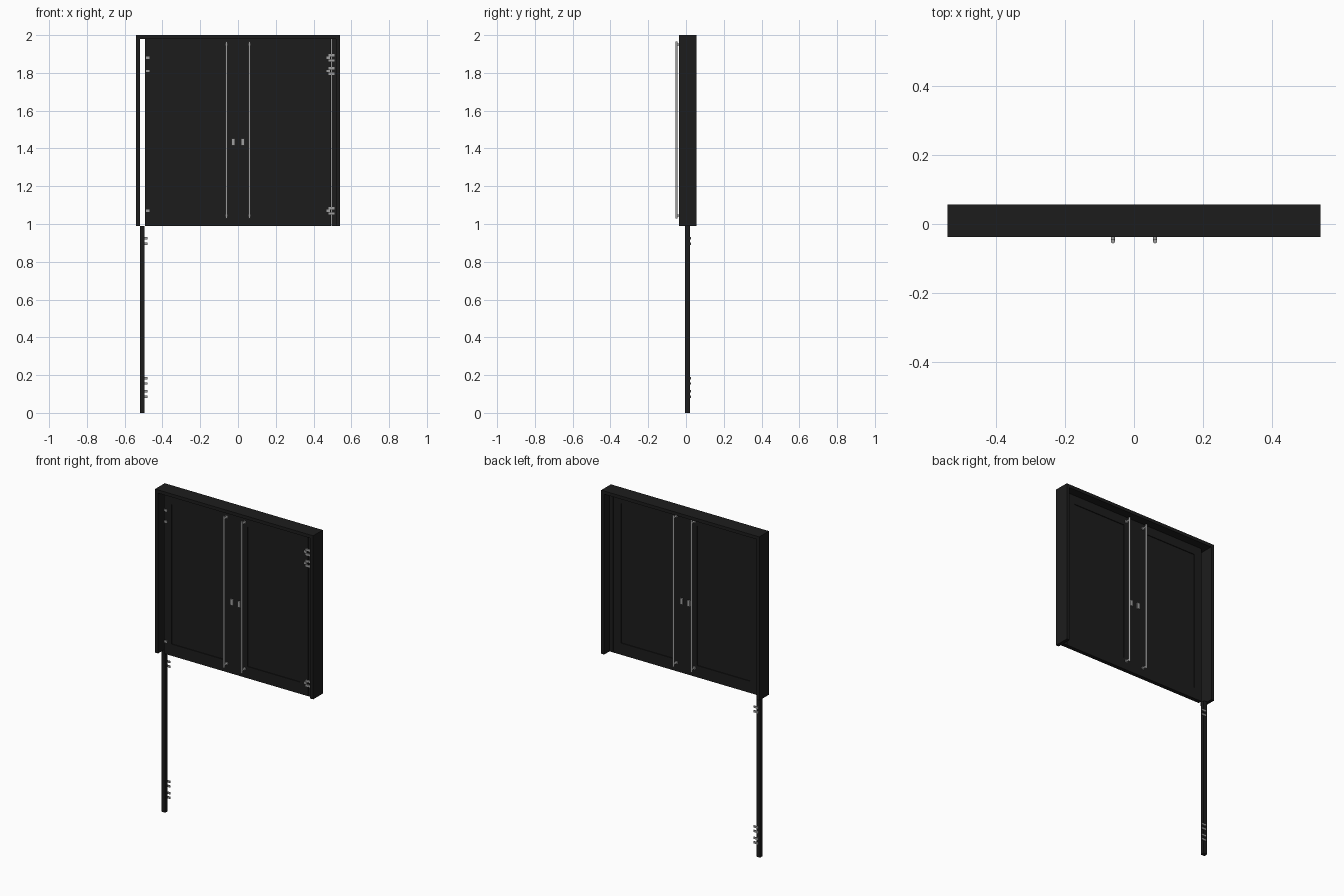
import bpy, bmesh
from mathutils import Matrix, Vector

if "Cube" in bpy.data.objects:
    bpy.data.objects.remove(bpy.data.objects["Cube"])

def mat(name, c):
    m = bpy.data.materials.new(name)
    m.diffuse_color = (c, c, c, 1)
    m.use_nodes = True
    m.node_tree.nodes["Principled BSDF"].inputs["Base Color"].default_value = m.diffuse_color
    return m

BLACK, STEEL = mat("black_paint", 0.012), mat("steel", 0.35)

def boxes(name, spans, material):
    """One object made of axis-aligned boxes given as (x0,x1,y0,y1,z0,z1)."""
    bm = bmesh.new()
    for x0, x1, y0, y1, z0, z1 in spans:
        m = Matrix.Translation(((x0+x1)/2, (y0+y1)/2, (z0+z1)/2)) @ \
            Matrix.Diagonal((abs(x1-x0), y1-y0, z1-z0, 1))
        bmesh.ops.create_cube(bm, size=1, matrix=m)
    me = bpy.data.meshes.new(name)
    bm.to_mesh(me)
    bm.free()
    ob = bpy.data.objects.new(name, me)
    me.materials.append(material)
    bpy.context.collection.objects.link(ob)
    return ob

def rod(name, a, b, r):
    a, b = Vector(a), Vector(b)
    bpy.ops.mesh.primitive_cylinder_add(vertices=16, radius=r, depth=(b-a).length, location=(a+b)/2)
    ob = bpy.context.object
    ob.rotation_euler = (b-a).to_track_quat('Z', 'Y').to_euler()
    ob.name = name
    ob.data.materials.append(STEEL)
    bpy.ops.object.shade_smooth_by_angle()

Z0, Z1 = 0.99, 1.98          # opening bottom and top
DF, DB = -0.02, 0.004        # door front and back
HINGES = (1.07, 1.81, 1.88)

# outer frame: two jambs and a head, no sill
F0, F1 = -0.038, 0.056
boxes("door_frame", [(-.54, -.52, F0, F1, Z0, 2), (.52, .54, F0, F1, Z0, 2),
                     (-.52, .52, F0, F1, Z1, 2)], BLACK)

for side, s in (("left", -1), ("right", 1)):
    def sx(a, b, *rest):
        return (min(s*a, s*b), max(s*a, s*b), *rest)

    # door leaf: stiles, rails and thin inset panel
    boxes(side + "_door", [
        sx(0, .078, DF, DB, Z0, Z1), sx(.44, .492, DF, DB, Z0, Z1),
        sx(.078, .44, DF, DB, Z0, 1.062), sx(.078, .44, DF, DB, 1.925, Z1),
        sx(.078, .44, DF + .005, DB - .005, 1.062, 1.925)], BLACK)
    boxes(side + "_door_hinges",
          [sx(.468, .486, -.026, DF, z - .006, z + .006) for z in HINGES], STEEL)

    # hanging strip with hinge halves; the left one is flipped below the frame
    strip = [boxes(side + "_hinge_strip", [sx(.495, .52, DF, DB, Z0, Z1)], BLACK),
             boxes(side + "_strip_hinges",
                   [sx(.478, .51, -.026, DF, z + d - .006, z + d + .006)
                    for z in HINGES for d in (-.014, .014)], STEEL)]
    if s < 0:
        for ob in strip:
            ob.rotation_euler.x = 3.14159265
            ob.location.z = 2 * Z0

    # pull bars and lock plates on both faces
    for face, y, yd, t in (("front", -.05, DF, -1), ("back", .034, DB, 1)):
        x = s * .061
        rod(f"{side}_{face}_pull_bar", (x, y, 1.03), (x, y, 1.965), .006)
        for z in (1.045, 1.95):
            rod(f"{side}_{face}_bar_mount", (x, yd, z), (x, y, z), .006)
            rod(f"{side}_{face}_bar_rose", (x, yd, z), (x, yd + t*.004, z), .009)
        boxes(f"{side}_{face}_lock", [sx(.016, .034, min(yd, yd + t*.008),
                                         max(yd, yd + t*.008), 1.415, 1.452)], STEEL)
